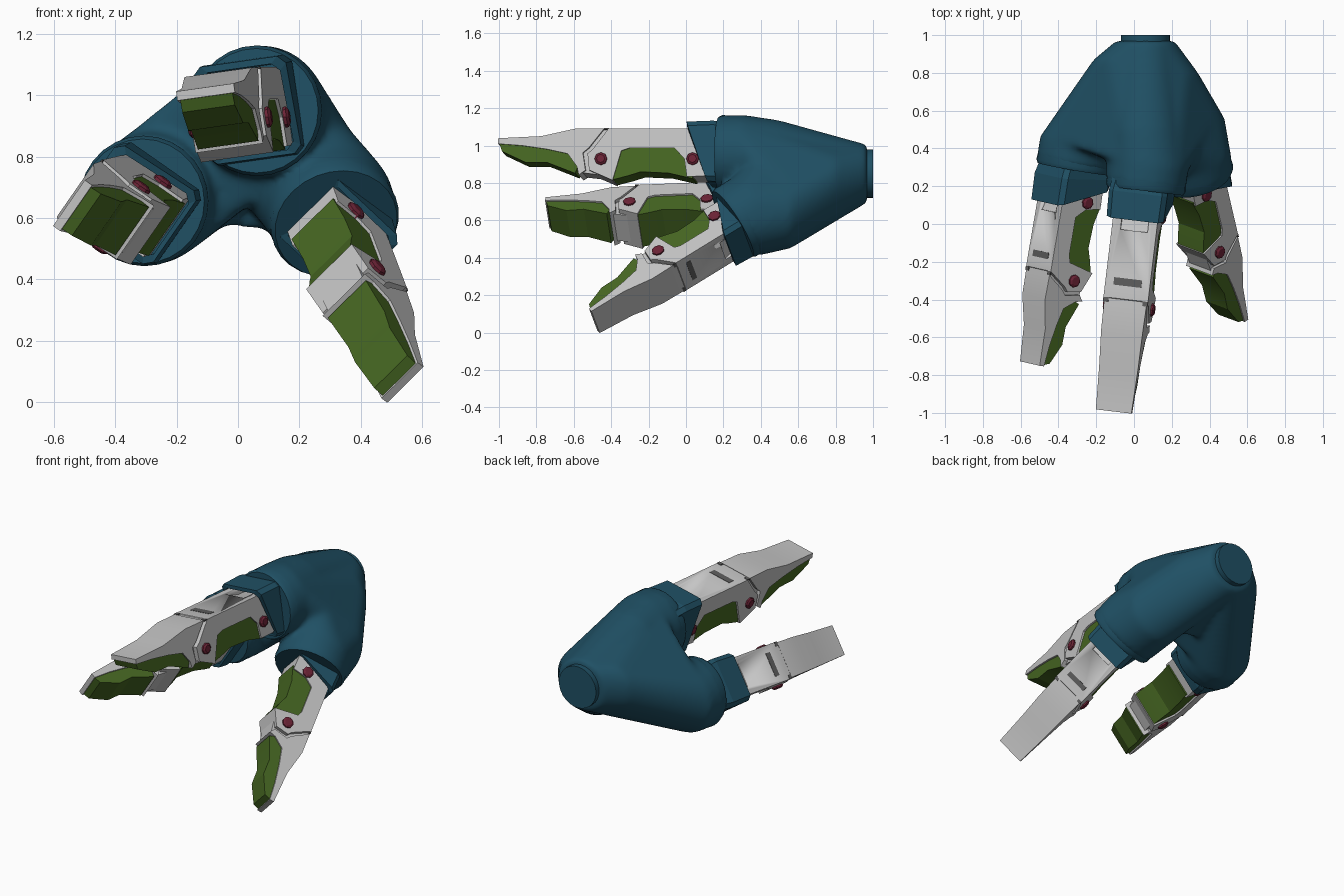
import bpy, bmesh, math
from mathutils import Vector

if "Cube" in bpy.data.objects:
    bpy.data.objects.remove(bpy.data.objects["Cube"])


def material(name, rgb):
    m = bpy.data.materials.new(name)
    m.diffuse_color = (*rgb, 1)
    m.use_nodes = True
    m.node_tree.nodes["Principled BSDF"].inputs["Base Color"].default_value = m.diffuse_color
    return m


BLUE = material("blue_shell", (0.014, 0.08, 0.128))
GREY = material("light_grey", (0.56, 0.56, 0.56))
GREEN = material("olive_pad", (0.062, 0.136, 0.016))
RED = material("dark_red_bolt", (0.15, 0.017, 0.037))
DARK = material("dark_slot", (0.11, 0.11, 0.11))


def add_object(name, bm, mat, smooth=None):
    bmesh.ops.recalc_face_normals(bm, faces=bm.faces[:])
    me = bpy.data.meshes.new(name)
    bm.to_mesh(me)
    bm.free()
    me.materials.append(mat)
    ob = bpy.data.objects.new(name, me)
    bpy.context.collection.objects.link(ob)
    if smooth:
        bpy.context.view_layer.objects.active = ob
        ob.select_set(True)
        bpy.ops.object.shade_smooth_by_angle(angle=math.radians(smooth))
        ob.select_set(False)
    return ob


def ring(center, axis, r, count=28):
    q = Vector(axis).to_track_quat('Z', 'Y')
    return [Vector(center) + q @ Vector((r * math.cos(a), r * math.sin(a), 0))
            for a in (2 * math.pi * i / count for i in range(count))]


def add_hull(bm, rings):
    verts = [bm.verts.new(p) for rg in rings for p in rg]
    res = bmesh.ops.convex_hull(bm, input=verts)
    junk = {v for v in res["geom_interior"] + res["geom_unused"]
            if isinstance(v, bmesh.types.BMVert) and v.is_valid}
    bmesh.ops.delete(bm, geom=list(junk), context='VERTS')


def loft(bm, rings):
    loops = [[bm.verts.new(p) for p in rg] for rg in rings]
    n = len(loops[0])
    for a, b in zip(loops, loops[1:]):
        for i in range(n):
            bm.faces.new((a[i], a[(i + 1) % n], b[(i + 1) % n], b[i]))
    return loops


# finger: first bolt position, direction, width axis, lengths, thickness, lobe rim centre
FINGERS = {
    "top": ((0.033, 0.05, 0.912), (-0.12, -1, 0), (0.99, -0.1, 0.139),
            0.494, 0.562, 1.0, (0.06, 0.175, 0.95)),
    "left": ((-0.313, 0.127, 0.62), (-0.17, -1, -0.04), (0.57, -0.13, 0.82),
             0.42, 0.475, 0.96, (-0.31, 0.29, 0.655)),
    "right": ((0.308, 0.18, 0.548), (0.195, -0.84, -0.515), (-0.66, 0.28, -0.62),
              0.36, 0.497, 0.9, (0.32, 0.25, 0.58)),
}

# side profiles as (along finger, towards back of finger)
PROXIMAL = [(-0.15, 0.165), (0.455, 0.165), (0.54, 0.05), (0.565, 0.03),
            (0.555, -0.06), (0.43, -0.115), (0.385, 0.045), (0.34, 0.06),
            (0.1, 0.06), (0.045, 0.0), (0.03, -0.095), (-0.15, -0.09)]
PROXIMAL_PAD = [(0.0, 0.07), (0.39, 0.07), (0.435, -0.112), (0.35, -0.09),
                (0.28, -0.068), (0.13, -0.075), (0.0, -0.105)]
DISTAL = [(0.48, 0.165), (0.63, 0.165), (0.81, 0.125), (1.035, 0.115),
          (1.035, 0.085), (0.91, 0.075), (0.78, 0.055), (0.67, 0.03),
          (0.62, -0.04), (0.61, -0.085), (0.575, -0.06), (0.59, 0.035), (0.56, 0.06)]
DISTAL_PAD = [(0.64, 0.07), (0.78, 0.075), (0.91, 0.085), (1.03, 0.09),
              (1.015, 0.045), (0.89, -0.015), (0.78, -0.015), (0.63, -0.075),
              (0.615, -0.035)]
HINGE = [(0.42, 0.161), (0.56, 0.161), (0.63, 0.02), (0.6, -0.07), (0.44, -0.09)]
RECESS = [(-0.14, 0.2), (0.09, 0.2), (0.09, 0.155), (-0.02, 0.125), (-0.14, 0.125)]


def build_finger(side, origin, d, s, len1, len2, thick, rim):
    d = Vector(d).normalized()
    s = Vector(s)
    s = (s - d * s.dot(d)).normalized()
    n = d.cross(s)
    o = Vector(origin)

    def place(u, w, h):
        if u > 0.494:
            u = len1 + (u - 0.494) * len2 / 0.545
        elif u > 0:
            u *= len1 / 0.494
        return o + d * u + (s * w + n * h) * thick

    def prism(name, profile, half, mat):
        bm = bmesh.new()
        rings = [[place(u, k * half * (1 - 0.16 * max(0, (u - 0.55) / 0.48)), h)
                  for u, h in profile] for k in (-1, 1)]
        for lp in loft(bm, rings):
            bm.faces.new(lp)
        return add_object(f"{side}_{name}", bm, mat, 22)

    # phalanx shells, hinge core and grip pads
    shell = prism("proximal_shell", PROXIMAL, 0.12, GREY)
    prism("proximal_pad", PROXIMAL_PAD, 0.109, GREEN)
    prism("hinge_core", HINGE, 0.092, GREY)
    prism("distal_shell", DISTAL, 0.114, GREY)
    prism("distal_pad", DISTAL_PAD, 0.103, GREEN)

    # sloped recess at the root of the back
    cutter = prism("recess_cutter", RECESS, 0.073, GREY)
    cutter.hide_render = True
    cutter.hide_viewport = True
    cut = shell.modifiers.new("recess", 'BOOLEAN')
    cut.operation = 'DIFFERENCE'
    cut.object = cutter

    # slots on the back of the finger
    for name, u0, u1, w0, w1 in (("back_slot", 0.345, 0.385, -0.075, 0.075),
                                 ("notch_a", 0.455, 0.48, -0.12, -0.092),
                                 ("notch_b", 0.455, 0.48, 0.092, 0.12)):
        bm = bmesh.new()
        loops = loft(bm, [[place(u, w, h) for u, w in
                           ((u0, w0), (u1, w0), (u1, w1), (u0, w1))]
                          for h in (0.160, 0.167)])
        for lp in loops:
            bm.faces.new(lp)
        add_object(f"{side}_{name}", bm, DARK)

    # hinge bolts with a chamfered head
    for i, u in enumerate((0, 0.494)):
        bm = bmesh.new()
        c = place(u, 0, 0)
        loops = loft(bm, [ring(c + s * w * thick, s, r, 8) for w, r in
                          ((-0.138, 0.022), (-0.13, 0.034), (0.13, 0.034), (0.138, 0.022))])
        bm.faces.new(loops[0])
        bm.faces.new(loops[-1])
        add_object(f"{side}_bolt_{i + 1}", bm, RED)

    # hollow socket sleeve, longer on the back of the finger
    def rect(half, lo, hi, u_lo, u_hi):
        c = 0.025
        pts = [(-half, lo + c), (-half + c, lo), (half - c, lo), (half, lo + c),
               (half, hi - c), (half - c, hi), (-half + c, hi), (-half, hi - c)]
        return [o + (s * w + n * h) * thick
                + d * (u_lo + (u_hi - u_lo) * (h - lo) / (hi - lo)) for w, h in pts]
    bm = bmesh.new()
    loops = loft(bm, [rect(0.135, -0.11, 0.17, -0.28, -0.28),
                      rect(0.157, -0.125, 0.205, -0.14, -0.11),
                      rect(0.153, -0.12, 0.2, -0.08, 0.035),
                      rect(0.13, -0.105, 0.178, -0.08, 0.035),
                      rect(0.13, -0.105, 0.178, -0.19, -0.13)])
    bm.faces.new(loops[0])
    bm.faces.new(loops[-1])
    add_object(f"{side}_socket_sleeve", bm, BLUE)

    # round lobe collar around the sleeve
    bm = bmesh.new()
    rc = Vector(rim)
    loops = loft(bm, [ring(rc + d * t, d, r) for t, r in
                      ((-0.12, 0.205), (-0.02, 0.213), (0.0, 0.203))])
    bm.faces.new(loops[-1])
    add_object(f"{side}_lobe_collar", bm, BLUE, 35)
    return d


axes = {k: build_finger(k, *v) for k, v in FINGERS.items()}

# palm: tapering tubes and webs fused into one smooth shell
Y = (0, 1, 0)
back = ring((0.06, 0.97, 0.85), Y, 0.155)
mid = {"top": ring((0.06, 0.5, 0.93), Y, 0.205),
       "left": ring((-0.06, 0.87, 0.84), Y, 0.155),
       "right": ring((0.28, 0.56, 0.65), Y, 0.2)}
right_back = ring((0.16, 0.8, 0.8), Y, 0.18)
left_web = ring((-0.13, 0.47, 0.785), Y, 0.205)
root = {}
bm = bmesh.new()
for k, v in FINGERS.items():
    rim = Vector(v[6])
    root[k] = ring(rim - axes[k] * 0.14, axes[k], 0.214)
    add_hull(bm, [ring(rim - axes[k] * 0.02, axes[k], 0.212), root[k], mid[k]])
    add_hull(bm, [root[k], mid[k], back])
add_hull(bm, [root["top"], root["left"], left_web, mid["left"], back])
add_hull(bm, [root["top"], mid["right"], right_back, back])
add_hull(bm, [root["right"], mid["right"], mid["top"]])
add_hull(bm, [ring((-0.14, 0.54, 0.74), Y, 0.16), ring((0.22, 0.56, 0.7), Y, 0.15),
              right_back, back])
palm = add_object("palm_shell", bm, BLUE)
rm = palm.modifiers.new("fuse", 'REMESH')
rm.mode = 'VOXEL'
rm.voxel_size = 0.015
rm.use_smooth_shade = True
sm = palm.modifiers.new("soften", 'SMOOTH')
sm.factor = 0.5
sm.iterations = 14

# wrist stub
bm = bmesh.new()
loops = loft(bm, [ring((0.06, y, 0.85), Y, 0.13) for y in (0.9, 1.0)])
bm.faces.new(loops[0])
bm.faces.new(loops[1])
add_object("wrist_stub", bm, BLUE, 35)
